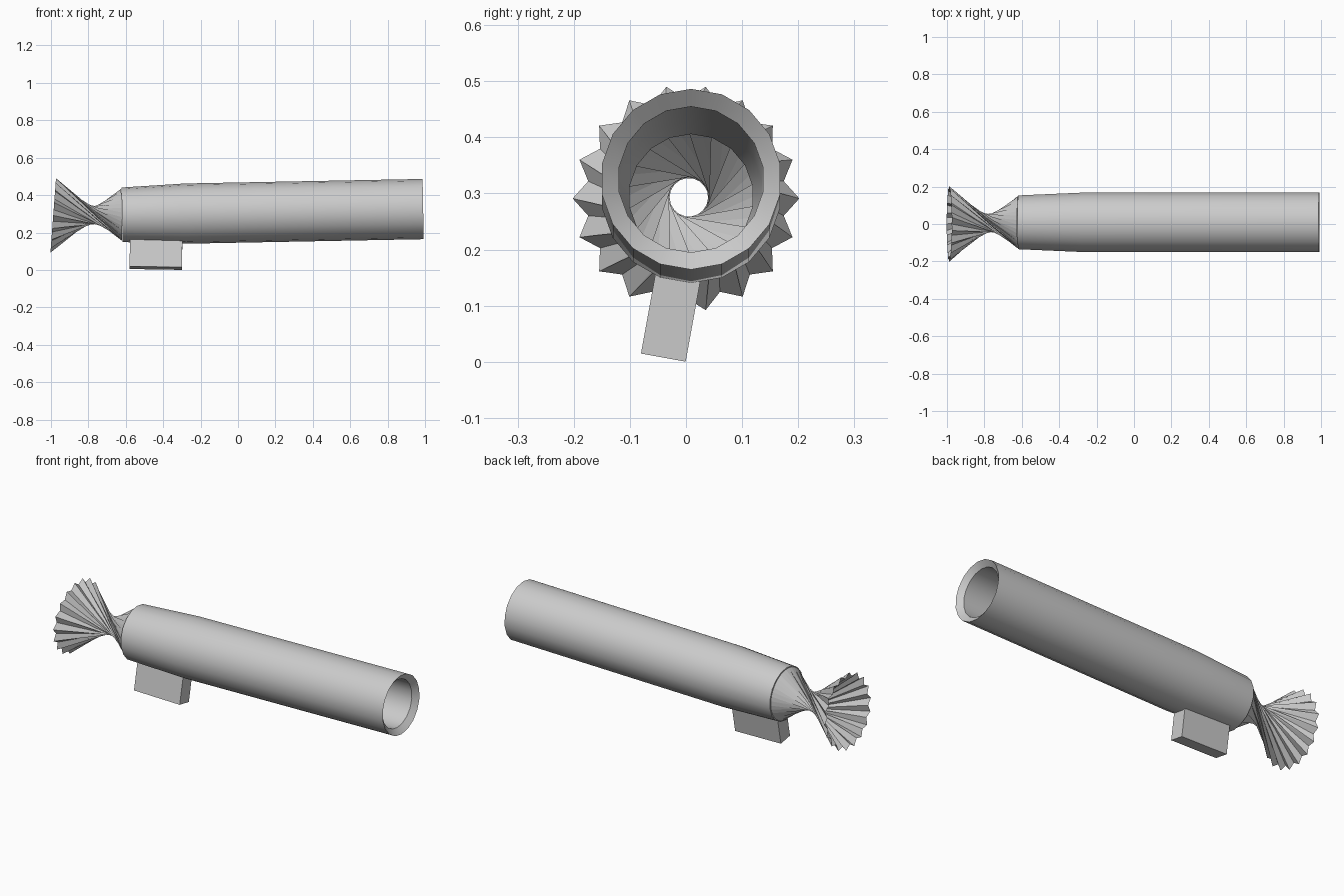
import bpy, bmesh
from math import sin, cos, pi, radians
from mathutils import Matrix, Vector

if "Cube" in bpy.data.objects:
    bpy.data.objects.remove(bpy.data.objects["Cube"])

SLOPE = 0.019  # the barrel rises slightly toward +x


def make_object(name, bm):
    bmesh.ops.recalc_face_normals(bm, faces=bm.faces)
    mesh = bpy.data.meshes.new(name)
    bm.to_mesh(mesh)
    bm.free()
    obj = bpy.data.objects.new(name, mesh)
    bpy.context.collection.objects.link(obj)
    return obj


def bridge(bm, a, b, tris=False):
    n = len(a)
    for i in range(n):
        j = (i + 1) % n
        if tris:
            bm.faces.new((a[i], a[j], b[i]))
            bm.faces.new((a[j], b[j], b[i]))
        else:
            bm.faces.new((a[i], a[j], b[j], b[i]))


def barrel_ring(bm, x, r, n=18, offset=10):
    zc = 0.3065 + SLOPE * x
    ring = []
    for i in range(n):
        t = radians(offset) + 2 * pi * i / n
        ring.append(bm.verts.new((x - SLOPE * r * sin(t), 0.009 + r * cos(t), zc + r * sin(t))))
    return ring


# Hollow barrel: outer wall, inward sloping lip, inner wall, rear rim
bm = bmesh.new()
profile = [(-0.62, 0.146), (-0.28, 0.161), (0.99, 0.161),
           (0.965, 0.130), (-0.28, 0.128), (-0.62, 0.111)]
rings = [barrel_ring(bm, x, r) for x, r in profile]
for k in range(len(rings)):
    bridge(bm, rings[k], rings[(k + 1) % len(rings)])
barrel = make_object("barrel", bm)
bpy.context.view_layer.objects.active = barrel
barrel.select_set(True)
bpy.ops.object.shade_smooth_by_angle(angle=radians(30))
barrel.select_set(False)

# Twisted pleated tail: straight pleats wound past each other form the neck
bm = bmesh.new()
N = 36
TWIST = radians(155)
tail = []
for i in range(N):
    t = 2 * pi * i / N
    r = 0.202 if i % 2 == 0 else 0.177
    tail.append(bm.verts.new((-0.988 + 0.015 * sin(t) * r / 0.2, r * cos(t), 0.291 + r * sin(t))))
root = barrel_ring(bm, -0.622, 0.140, N, 155)
bridge(bm, tail, root, tris=True)
make_object("twisted_tail", bm)

# Leaning block under the barrel
bm = bmesh.new()
h = 0.16
bmesh.ops.create_cube(bm, size=1, matrix=Matrix.Translation((0, 0, h / 2)) @
                      Matrix.Diagonal((0.28, 0.081, h, 1)))
rot = Matrix.Rotation(radians(-10.3), 4, 'X') @ Matrix.Rotation(radians(1.0), 4, 'Y')
bm.transform(Matrix.Translation((-0.44, -0.04, 0.0098)) @ rot)
make_object("support_block", bm)
